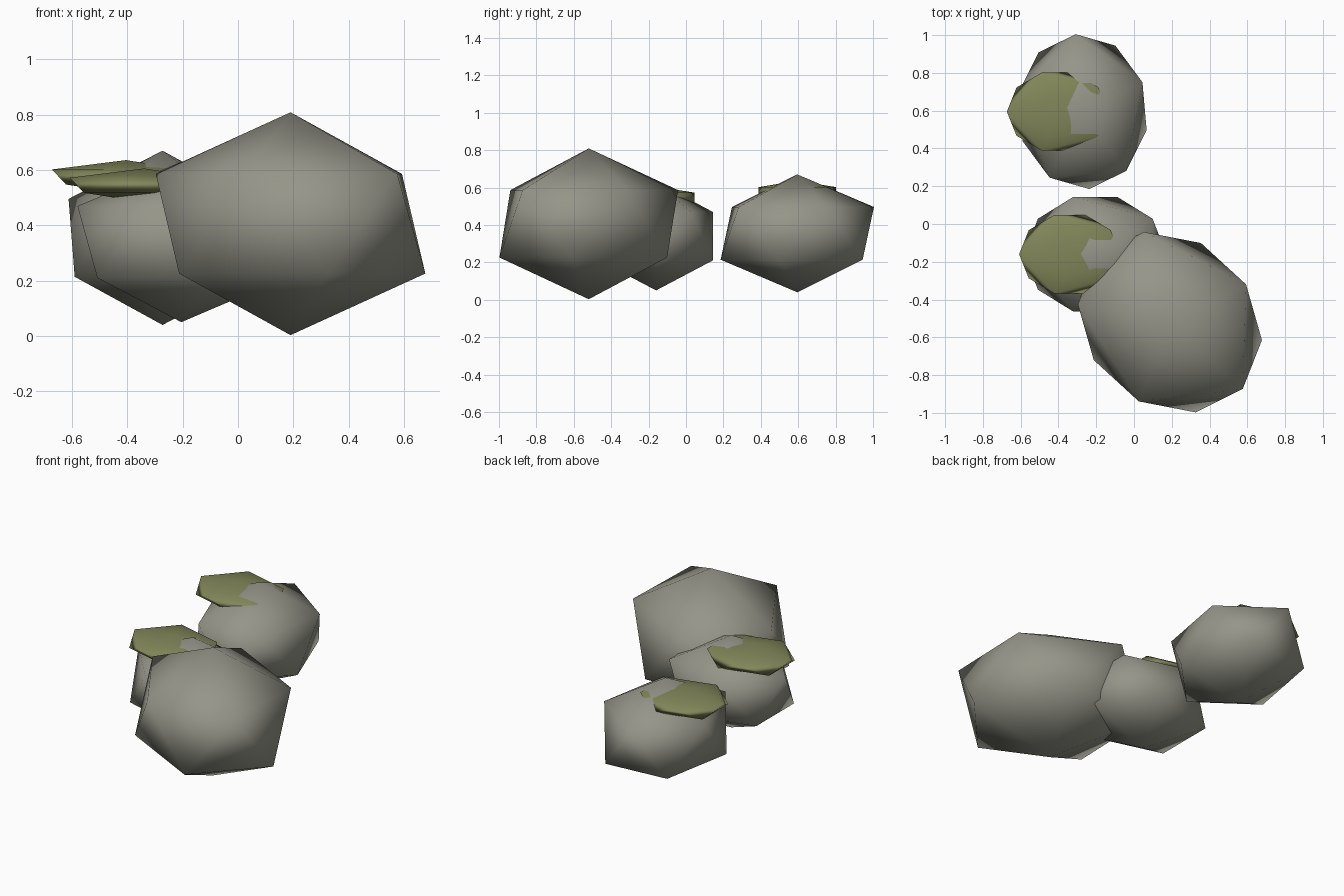
import bpy
from math import radians

cube = bpy.data.objects.get("Cube")
if cube:
    bpy.data.objects.remove(cube, do_unlink=True)


def material(name, color):
    mat = bpy.data.materials.new(name)
    mat.use_nodes = True
    mat.diffuse_color = color
    mat.node_tree.nodes["Principled BSDF"].inputs["Base Color"].default_value = color
    return mat


stone = material("stone grey", (0.30, 0.30, 0.25, 1))
moss = material("moss green", (0.22, 0.24, 0.10, 1))


def boulder(name, mat, center, scale, turn):
    """Smooth-shaded stretched icosahedron."""
    bpy.ops.mesh.primitive_ico_sphere_add(
        subdivisions=1, radius=1, location=center, rotation=(0, 0, radians(turn)))
    obj = bpy.context.object
    obj.name = name
    obj.scale = scale
    obj.data.materials.append(mat)
    bpy.ops.object.shade_smooth()
    return obj


# Three boulders, each broad and slightly flattened
boulder("large_rock", stone, (0.19, -0.52, 0.406), (0.585, 0.494, 0.403), -42.5)
boulder("back_rock", stone, (-0.273, 0.595, 0.355), (0.46, 0.388, 0.315), 95)
boulder("middle_rock", stone, (-0.205, -0.16, 0.34), (0.42, 0.357, 0.29), 180)

# Thin moss cushions sunk into the tops of the two smaller rocks
for name, center in (("back_moss", (-0.405, 0.595, 0.575)),
                     ("middle_moss", (-0.34, -0.16, 0.545))):
    boulder(name, moss, center, (0.30, 0.243, 0.061), 180)
